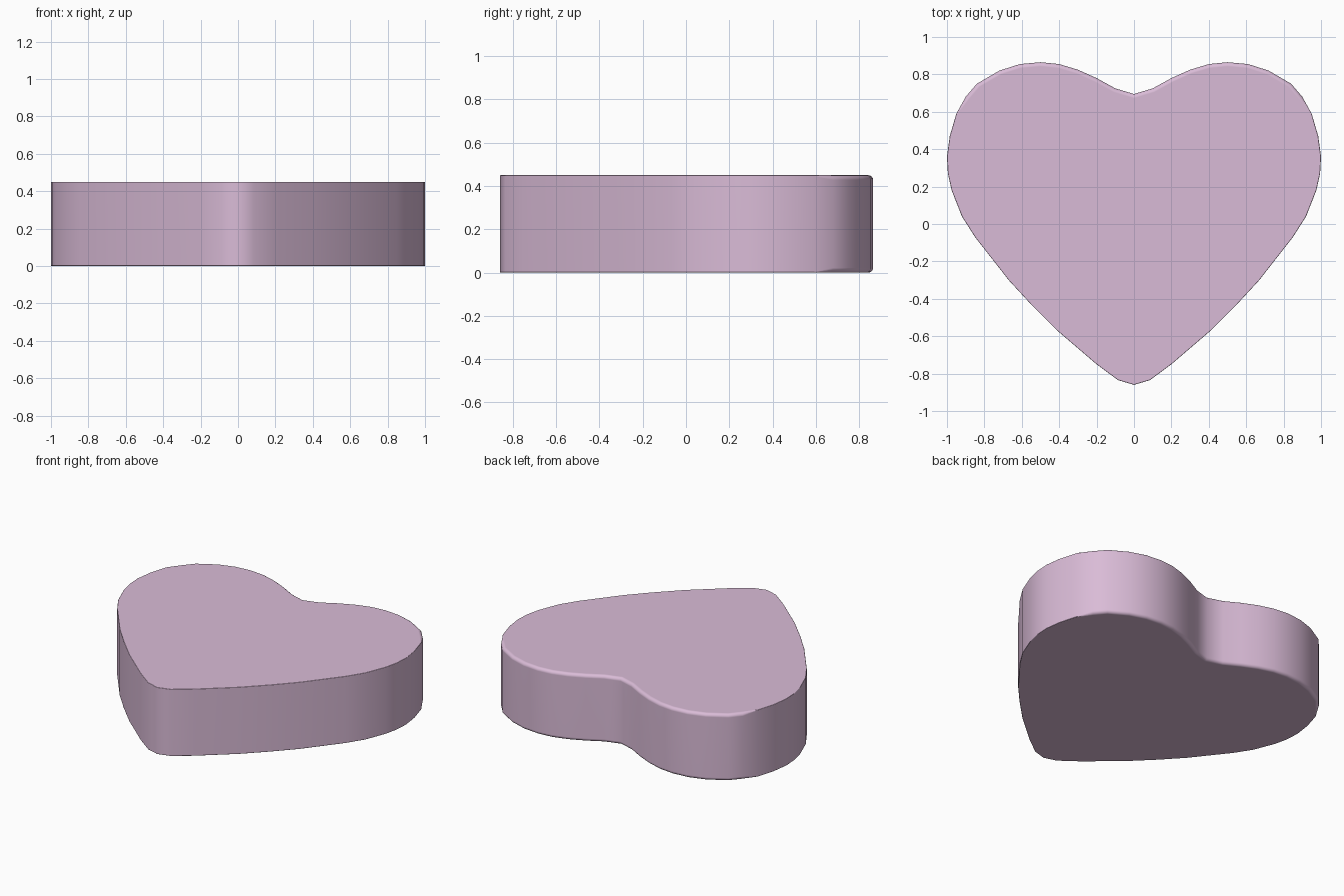
import bpy, bmesh, math
from mathutils import Vector

if "Cube" in bpy.data.objects:
    bpy.data.objects.remove(bpy.data.objects["Cube"])

HEIGHT = 0.45
STEPS = 4  # segments in the rounded rim

# Right half of the heart outline, from the notch to the tip
half = [(0, .695), (.1, .725), (.2, .78), (.3, .825), (.4, .855), (.5, .865),
        (.61, .855), (.72, .82), (.84, .75), (.9, .68), (.95, .59),
        (.985, .47), (1, .36), (.995, .27), (.975, .18), (.92, .04), (.85, -.07),
        (.76, -.185), (.67, -.3), (.55, -.43), (.41, -.57), (.2, -.75),
        (.085, -.835), (0, -.86)]
outline = [Vector(p) for p in half + [(-x, y) for x, y in half[-2:0:-1]]]
n = len(outline)


def inward(i):
    """Mitred inward offset for one outline point."""
    a = (outline[i] - outline[i - 1]).normalized()
    b = (outline[(i + 1) % n] - outline[i]).normalized()
    na, nb = Vector((a.y, -a.x)), Vector((b.y, -b.x))
    return (na + nb) / (1 + na.dot(nb))


# Rim is rounder along the back lobes, nearly crisp on the sides
offsets = [inward(i) for i in range(n)]
radii = [0.022 if p.y > 0.6 else 0.004 for p in outline]

bm = bmesh.new()


def ring(angle, top):
    verts = []
    for p, o, r in zip(outline, offsets, radii):
        q = p + o * r * (1 - math.cos(angle))
        z = r * (1 - math.sin(angle))
        verts.append(bm.verts.new((q.x, q.y, HEIGHT - z if top else z)))
    return verts


angles = [math.pi / 2 * k / STEPS for k in range(STEPS + 1)]
rings = [ring(a, False) for a in reversed(angles)] + [ring(a, True) for a in angles]

# Rim and wall faces
for lo, hi in zip(rings, rings[1:]):
    for i in range(n):
        j = (i + 1) % n
        bm.faces.new((lo[i], lo[j], hi[j], hi[i]))

# Flat top and bottom
bm.faces.new(rings[0])
bm.faces.new(rings[-1])
bmesh.ops.recalc_face_normals(bm, faces=bm.faces)

mesh = bpy.data.meshes.new("heart_block")
bm.to_mesh(mesh)
bm.free()
heart = bpy.data.objects.new("heart_block", mesh)
bpy.context.collection.objects.link(heart)

# Smooth shading that keeps the large faces flat
bpy.context.view_layer.objects.active = heart
heart.select_set(True)
bpy.ops.object.shade_smooth_by_angle(angle=math.radians(40))
weighted = heart.modifiers.new("even_shading", 'WEIGHTED_NORMAL')
weighted.keep_sharp = True

# Pale mauve colour
mat = bpy.data.materials.new("pale_mauve")
mat.diffuse_color = (0.70, 0.50, 0.68, 1)
mat.use_nodes = True
mat.node_tree.nodes["Principled BSDF"].inputs["Base Color"].default_value = mat.diffuse_color
mesh.materials.append(mat)
